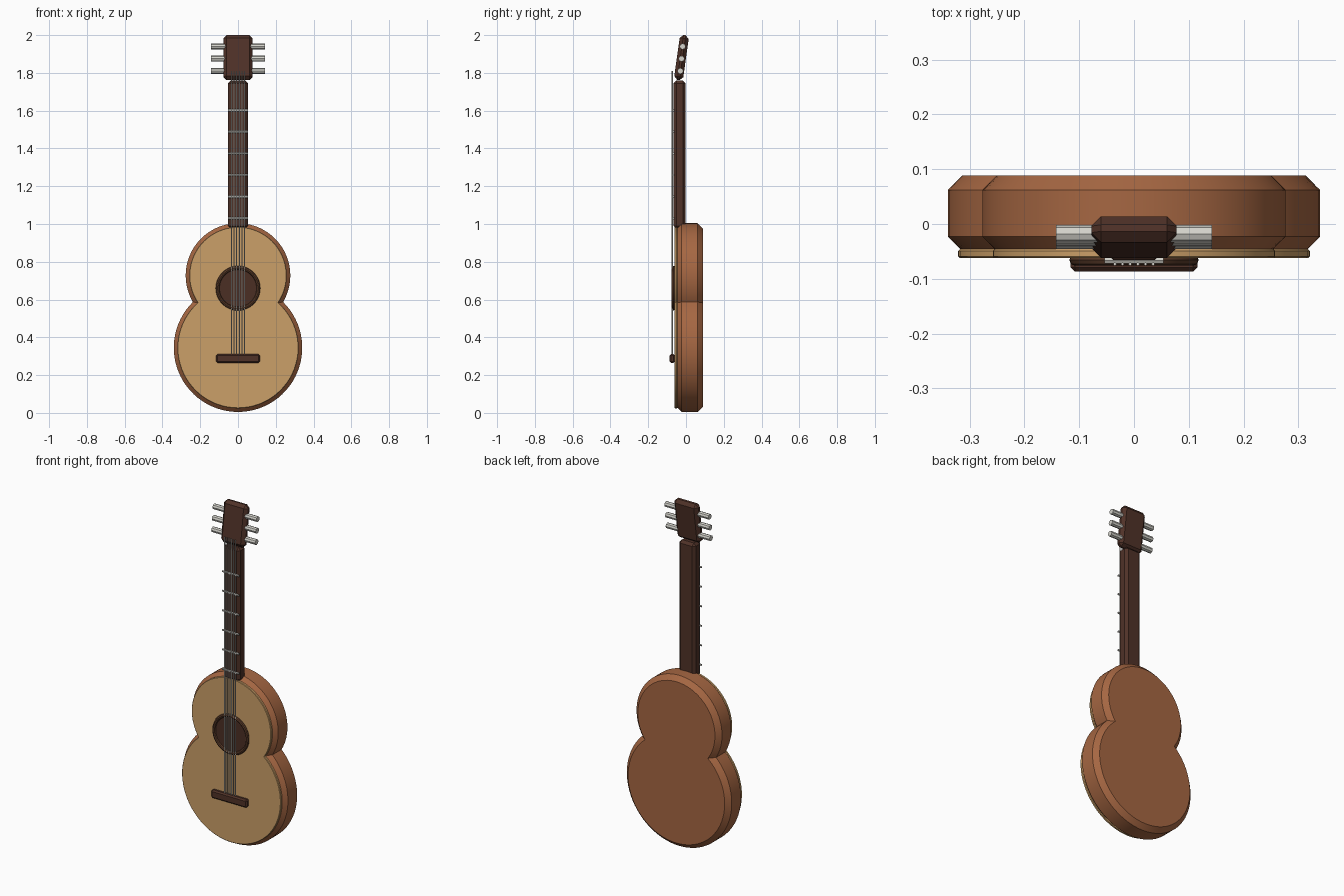
import bpy, bmesh, math
from mathutils import Matrix, Vector

cube = bpy.data.objects.get("Cube")
if cube:
    bpy.data.objects.remove(cube, do_unlink=True)


def material(name, rgb):
    m = bpy.data.materials.new(name)
    m.use_nodes = True
    m.diffuse_color = (*rgb, 1)
    bsdf = m.node_tree.nodes["Principled BSDF"]
    bsdf.inputs["Base Color"].default_value = (*rgb, 1)
    bsdf.inputs["Roughness"].default_value = 0.6
    return m


BODY = material("warm brown wood", (0.38, 0.135, 0.055))
SPRUCE = material("pale top wood", (0.60, 0.35, 0.14))
DARK = material("dark neck wood", (0.08, 0.032, 0.021))
RING = material("rosette brown", (0.10, 0.043, 0.022))
HOLE = material("sound hole brown", (0.07, 0.028, 0.017))
METAL = material("light metal", (0.66, 0.65, 0.60))


def finish(name, bm, mat, smooth=False):
    bmesh.ops.recalc_face_normals(bm, faces=bm.faces)
    me = bpy.data.meshes.new(name)
    bm.to_mesh(me)
    bm.free()
    me.materials.append(mat)
    ob = bpy.data.objects.new(name, me)
    bpy.context.collection.objects.link(ob)
    if smooth:
        bpy.ops.object.select_all(action="DESELECT")
        ob.select_set(True)
        bpy.context.view_layer.objects.active = ob
        bpy.ops.object.shade_smooth_by_angle(angle=math.radians(30))
    return ob


def chamfer_box(name, size, loc, bevel, mat, tilt=0):
    bm = bmesh.new()
    bmesh.ops.create_cube(bm, size=1)
    bmesh.ops.scale(bm, vec=size, verts=bm.verts)
    bmesh.ops.bevel(bm, geom=bm.edges[:], offset=bevel, segments=1, affect="EDGES")
    bmesh.ops.transform(bm, matrix=Matrix.Translation(loc) @ Matrix.Rotation(tilt, 4, "X"),
                        verts=bm.verts)
    return finish(name, bm, mat)


def rod(name, start, end, radius, sides, mat):
    a, b = Vector(start), Vector(end)
    turn = (b - a).to_track_quat("Z", "Y").to_matrix().to_4x4()
    bm = bmesh.new()
    bmesh.ops.create_cone(bm, cap_ends=True, segments=sides, radius1=radius, radius2=radius,
                          depth=(b - a).length, matrix=Matrix.Translation((a + b) / 2) @ turn)
    return finish(name, bm, mat, sides > 8)


# Figure-eight outline: two overlapping circles meeting at a sharp waist
LOW_Z, LOW_R, UP_Z, UP_R = 0.345, 0.34, 0.727, 0.277


def outline(inset, steps=28):
    lo, up = LOW_R - inset, UP_R - inset
    d = UP_Z - LOW_Z
    h = (d * d + lo * lo - up * up) / (2 * d)
    w = math.sqrt(lo * lo - h * h)
    a_lo, a_up = math.atan2(h, w), math.atan2(h - d, w)
    right = []
    for i in range(steps + 1):
        a = -math.pi / 2 + (a_lo + math.pi / 2) * i / steps
        right.append((lo * math.cos(a), LOW_Z + lo * math.sin(a)))
    for i in range(1, steps + 1):
        a = a_up + (math.pi / 2 - a_up) * i / steps
        right.append((up * math.cos(a), UP_Z + up * math.sin(a)))
    return right + [(-x, z) for x, z in right[-2:0:-1]]


def shell(name, layers, mat):
    bm = bmesh.new()
    rings = [[bm.verts.new((x, y, z)) for x, z in outline(inset)] for y, inset in layers]
    for r, s in zip(rings, rings[1:]):
        for i in range(len(r)):
            j = (i + 1) % len(r)
            bm.faces.new((r[i], r[j], s[j], s[i]))
    bm.faces.new(rings[0])
    bm.faces.new(rings[-1])
    return finish(name, bm, mat, True)


# Body and soundboard
shell("body", [(-0.05, 0.027), (-0.023, 0), (0.062, 0), (0.089, 0.027)], BODY)
shell("soundboard", [(-0.062, 0.022), (-0.059, 0.019), (-0.049, 0.019), (-0.046, 0.022)], SPRUCE)

# Sound hole and rosette
HOLE_Z = 0.66
rod("sound_hole", (0, -0.058, HOLE_Z), (0, -0.066, HOLE_Z), 0.105, 48, HOLE)
bm = bmesh.new()
circle = bmesh.ops.create_circle(bm, segments=8, radius=0.01,
                                 matrix=Matrix.Translation((0.108, -0.066, HOLE_Z)))
bmesh.ops.spin(bm, geom=bm.verts[:] + bm.edges[:], cent=(0, -0.066, HOLE_Z), axis=(0, 1, 0),
               angle=math.tau, steps=48, use_merge=True)
bmesh.ops.remove_doubles(bm, verts=bm.verts, dist=0.0001)
finish("rosette", bm, RING, True)

# Bridge, neck and tilted headstock
chamfer_box("bridge", (0.232, 0.028, 0.048), (0, -0.073, 0.288), 0.008, DARK)
chamfer_box("neck", (0.106, 0.064, 0.785), (0, -0.034, 1.367), 0.015, DARK)
chamfer_box("headstock", (0.156, 0.048, 0.24), (0, -0.024, 1.881), 0.018, DARK,
            math.radians(-8))

# Frets
for i in range(6):
    z = 1.03 + i * 0.1145
    rod(f"fret_{i + 1}", (-0.054, -0.067, z), (0.054, -0.067, z), 0.006, 6, METAL)

# Strings
for i in range(6):
    x = (i - 2.5) * 0.014
    rod(f"string_{i + 1}", (x, -0.073, 0.3), (x, -0.073, 1.81), 0.003, 6, METAL)

# Tuning pegs
for side, s in (("left", 1), ("right", -1)):
    for i in range(3):
        z = 1.81 + i * 0.065
        y = -0.03 + i * 0.006
        rod(f"{side}_peg_{i + 1}", (s * 0.06, y, z), (s * 0.142, y, z), 0.016, 8, METAL)
